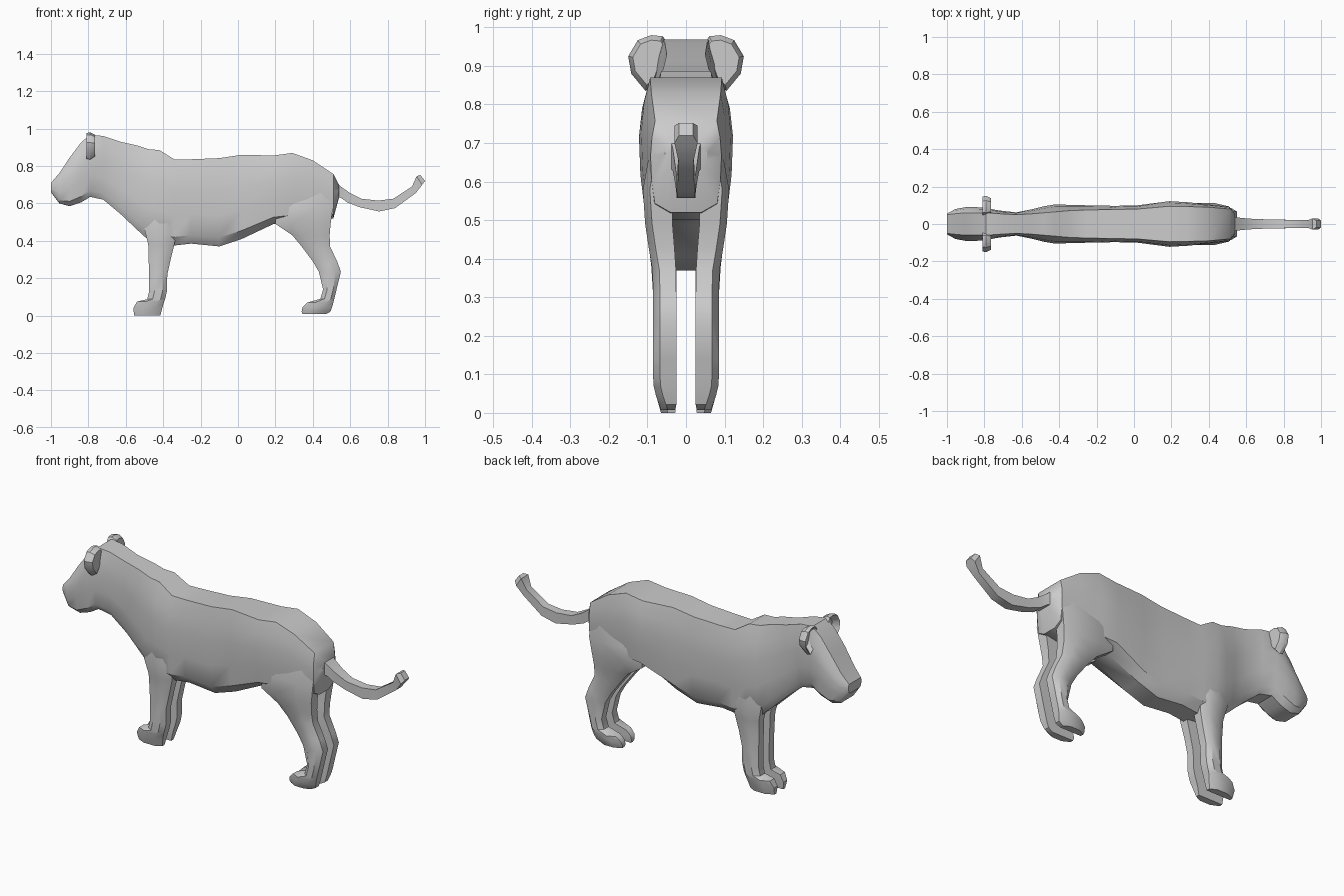
import bpy, bmesh


def loft(name, rings, angle=0.6):
    """Bridge equal-sized point rings into a capped, smooth-shaded solid."""
    bm = bmesh.new()
    vr = [[bm.verts.new(p) for p in r] for r in rings]
    n = len(rings[0])
    for a, b in zip(vr, vr[1:]):
        for i in range(n):
            j = (i + 1) % n
            bm.faces.new((a[i], a[j], b[j], b[i]))
    bm.faces.new(vr[0])
    bm.faces.new(vr[-1])
    bmesh.ops.recalc_face_normals(bm, faces=bm.faces)
    me = bpy.data.meshes.new(name)
    bm.to_mesh(me)
    bm.free()
    ob = bpy.data.objects.new(name, me)
    bpy.context.collection.objects.link(ob)
    bpy.ops.object.select_all(action='DESELECT')
    ob.select_set(True)
    bpy.context.view_layer.objects.active = ob
    bpy.ops.object.shade_smooth_by_angle(angle=angle)
    return ob


# Head and torso: x, top z, bottom z, half widths at top, flank, bottom
stations = [
    (-1.00, .71, .66, .05, .055, .04),
    (-.955, .762, .60, .055, .08, .05),
    (-.90, .845, .585, .06, .09, .05),
    (-.84, .925, .605, .06, .09, .05),
    (-.79, .968, .635, .06, .085, .05),
    (-.72, .96, .62, .055, .072, .045),
    (-.63, .93, .545, .05, .062, .04),
    (-.54, .91, .46, .055, .08, .045),
    (-.48, .89, .405, .06, .095, .05),
    (-.42, .885, .385, .065, .105, .05),
    (-.34, .835, .375, .072, .102, .05),
    (-.25, .836, .385, .075, .1, .05),
    (-.10, .842, .37, .078, .097, .05),
    (.02, .86, .41, .08, .1, .05),
    (.19, .856, .49, .095, .122, .045),
    (.29, .87, .50, .093, .116, .04),
    (.40, .83, .50, .09, .104, .04),
    (.51, .757, .52, .08, .092, .04),
    (.54, .70, .63, .04, .055, .03),
]


def body_ring(x, zt, zb, wt, w, wb):
    h = zt - zb
    side = [(wt, zt), (wt + .7 * (w - wt), zb + .82 * h), (w, zb + .62 * h),
            (w * .97, zb + .35 * h), (w * .88, zb + .1 * h), (wb, zb)]
    return [(x, y, z) for y, z in side] + [(x, -y, z) for y, z in reversed(side)]


loft("body", [body_ring(*s) for s in stations])

# Legs: z, front x, back x, outer y, inner y
front_leg = [
    (0, -.555, -.415, .065, .028), (.04, -.56, -.405, .076, .025),
    (.075, -.54, -.395, .084, .025), (.088, -.485, -.39, .085, .025),
    (.13, -.475, -.38, .085, .025), (.22, -.475, -.378, .085, .025),
    (.30, -.478, -.36, .085, .025), (.38, -.48, -.34, .09, .025),
    (.46, -.50, -.33, .1, .025), (.60, -.47, -.36, .085, .03),
]
hind_leg = [
    (.008, .345, .47, .065, .028), (.022, .34, .495, .07, .025),
    (.045, .345, .503, .078, .025), (.07, .37, .51, .084, .025),
    (.09, .44, .515, .085, .025), (.14, .455, .527, .085, .025),
    (.235, .432, .55, .085, .025), (.29, .40, .53, .085, .025),
    (.37, .34, .492, .087, .026), (.43, .29, .49, .097, .03),
    (.49, .20, .495, .106, .035), (.58, .20, .508, .112, .035),
    (.70, .28, .51, .09, .03),
]


def leg_ring(z, xf, xb, yo, yi, s):
    d = xb - xf
    pts = [(xf, yi), (xf, yo - .02), (xf + .3 * d, yo),
           (xf + .75 * d, yo), (xb, yo - .018), (xb, yi)]
    return [(x, s * y, z) for x, y in pts]


# Ear outline (y, z), thick at the root and thin at the rim
ear = [(.045, .955), (.06, .977), (.09, .98), (.125, .967), (.15, .925),
       (.142, .88), (.105, .835), (.08, .86)]

for side, s in (("left", 1), ("right", -1)):
    loft("front_leg_" + side, [leg_ring(*r, s) for r in front_leg])
    loft("hind_leg_" + side, [leg_ring(*r, s) for r in hind_leg])
    # Cupped ear: dished front, rim, rounded back
    rings = []
    for x, k in ((-.78, .55), (-.81, .95), (-.79, 1), (-.765, .8)):
        rings.append([(x, s * (.09 + (y - .09) * k), .915 + (z - .915) * k)
                      for y, z in ear])
    loft("ear_" + side, rings)

# Tail: upper x and z, lower x and z, half width
tail = [
    (.50, .735, .50, .64, .05), (.55, .69, .55, .63, .035),
    (.60, .655, .585, .605, .03), (.66, .625, .65, .58, .026),
    (.75, .615, .755, .557, .024), (.83, .625, .84, .575, .022),
    (.93, .69, .95, .655, .02), (.955, .745, .985, .70, .03),
    (.975, .752, 1.0, .72, .018),
]
loft("tail", [[(a, w, b), (c, w, d), (c, -w, d), (a, -w, b)]
              for a, b, c, d, w in tail])
